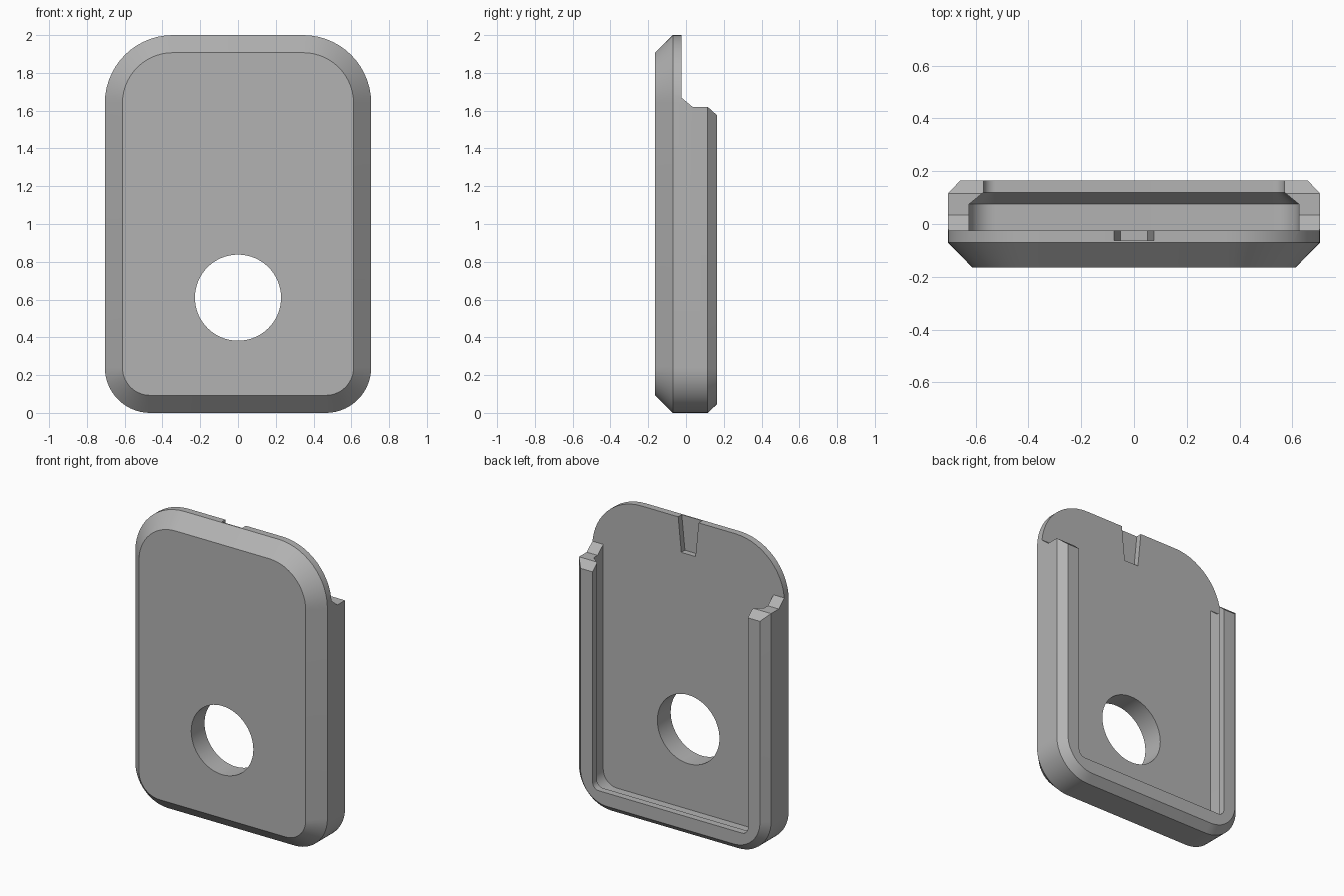
import bpy, bmesh, math

old = bpy.data.objects.get("Cube")
if old:
    bpy.data.objects.remove(old, do_unlink=True)

grey = bpy.data.materials.new("plain grey")
grey.use_nodes = True
colour = (0.45, 0.45, 0.45, 1)
grey.diffuse_color = colour
grey.node_tree.nodes["Principled BSDF"].inputs["Base Color"].default_value = colour


def outline(half, bottom, top, r_low, r_high, steps=14):
    """Rounded rectangle in x and z, counter-clockwise seen from the front."""
    corners = [(half, bottom, r_low, -90), (half, top, r_high, 0),
               (-half, top, r_high, 90), (-half, bottom, r_low, 180)]
    pts = []
    for x, z, r, start in corners:
        cx = x - math.copysign(r, x)
        cz = z + r if z == bottom else z - r
        for i in range(steps + 1):
            a = math.radians(start + 90 * i / steps)
            pts.append((cx + r * math.cos(a), cz + r * math.sin(a)))
    return pts


def loft(name, sections):
    """Solid through (y, outline) sections, front to back."""
    bm = bmesh.new()
    rings = [[bm.verts.new((x, y, z)) for x, z in pts] for y, pts in sections]
    n = len(rings[0])
    for a, b in zip(rings, rings[1:]):
        for i in range(n):
            j = (i + 1) % n
            bm.faces.new((a[i], a[j], b[j], b[i]))
    bm.faces.new(rings[0])
    bm.faces.new(rings[-1][::-1])
    bmesh.ops.recalc_face_normals(bm, faces=bm.faces)
    mesh = bpy.data.meshes.new(name)
    bm.to_mesh(mesh)
    bm.free()
    mesh.materials.append(grey)
    obj = bpy.data.objects.new(name, mesh)
    bpy.context.collection.objects.link(obj)
    return obj


def shell(inset):
    return outline(0.705 - inset, inset, 2 - inset, 0.24 - inset, 0.36 - inset)


def pocket(half, bottom, radius):
    return outline(half, bottom, 2.3, radius, radius)


# Body with chamfered front and back edges
body = loft("case_body", [(-0.165, shell(0.093)), (-0.07, shell(0)),
                          (0.115, shell(0)), (0.165, shell(0.047))])

# Pocket with an undercut lip, open at the top
cavity = loft("cavity_cutter", [(-0.025, pocket(0.625, 0.08, 0.10)),
                                (0.075, pocket(0.625, 0.08, 0.10)),
                                (0.12, pocket(0.57, 0.135, 0.045)),
                                (0.25, pocket(0.57, 0.135, 0.045))])

# Stepped cut that ends the side rails below the top of the plate
step = [(-0.025, 2.4), (-0.025, 1.67), (0.035, 1.62),
        (0.115, 1.62), (0.165, 1.575), (0.3, 1.455), (0.3, 2.4)]
bm = bmesh.new()
sides = [[bm.verts.new((x, y, z)) for y, z in step] for x in (-1, 1)]
bm.faces.new(sides[0])
bm.faces.new(sides[1][::-1])
for i in range(len(step)):
    j = (i + 1) % len(step)
    bm.faces.new((sides[0][i], sides[0][j], sides[1][j], sides[1][i]))
bmesh.ops.recalc_face_normals(bm, faces=bm.faces)
mesh = bpy.data.meshes.new("rail_cutter")
bm.to_mesh(mesh)
bm.free()
mesh.materials.append(grey)
rail_cut = bpy.data.objects.new("rail_cutter", mesh)
bpy.context.collection.objects.link(rail_cut)

# Tapered notch in the back of the top edge
wedge = [(-0.052, 1.77), (0.052, 1.77), (0.08, 2.05), (-0.08, 2.05)]
notch = loft("notch_cutter", [(-0.063, wedge), (0.1, wedge)])

# Round hole through the plate
circle = [(0.228 * math.cos(math.tau * i / 64), 0.61 + 0.228 * math.sin(math.tau * i / 64))
          for i in range(64)]
hole = loft("hole_cutter", [(-0.4, circle), (0.4, circle)])

bpy.ops.object.select_all(action="DESELECT")
bpy.context.view_layer.objects.active = body
body.select_set(True)
for cutter in (cavity, rail_cut, notch, hole):
    mod = body.modifiers.new(cutter.name, "BOOLEAN")
    mod.operation = "DIFFERENCE"
    mod.solver = "EXACT"
    mod.object = cutter
    bpy.ops.object.modifier_apply(modifier=mod.name)
    bpy.data.objects.remove(cutter, do_unlink=True)

bpy.ops.object.shade_smooth_by_angle(angle=math.radians(25))
